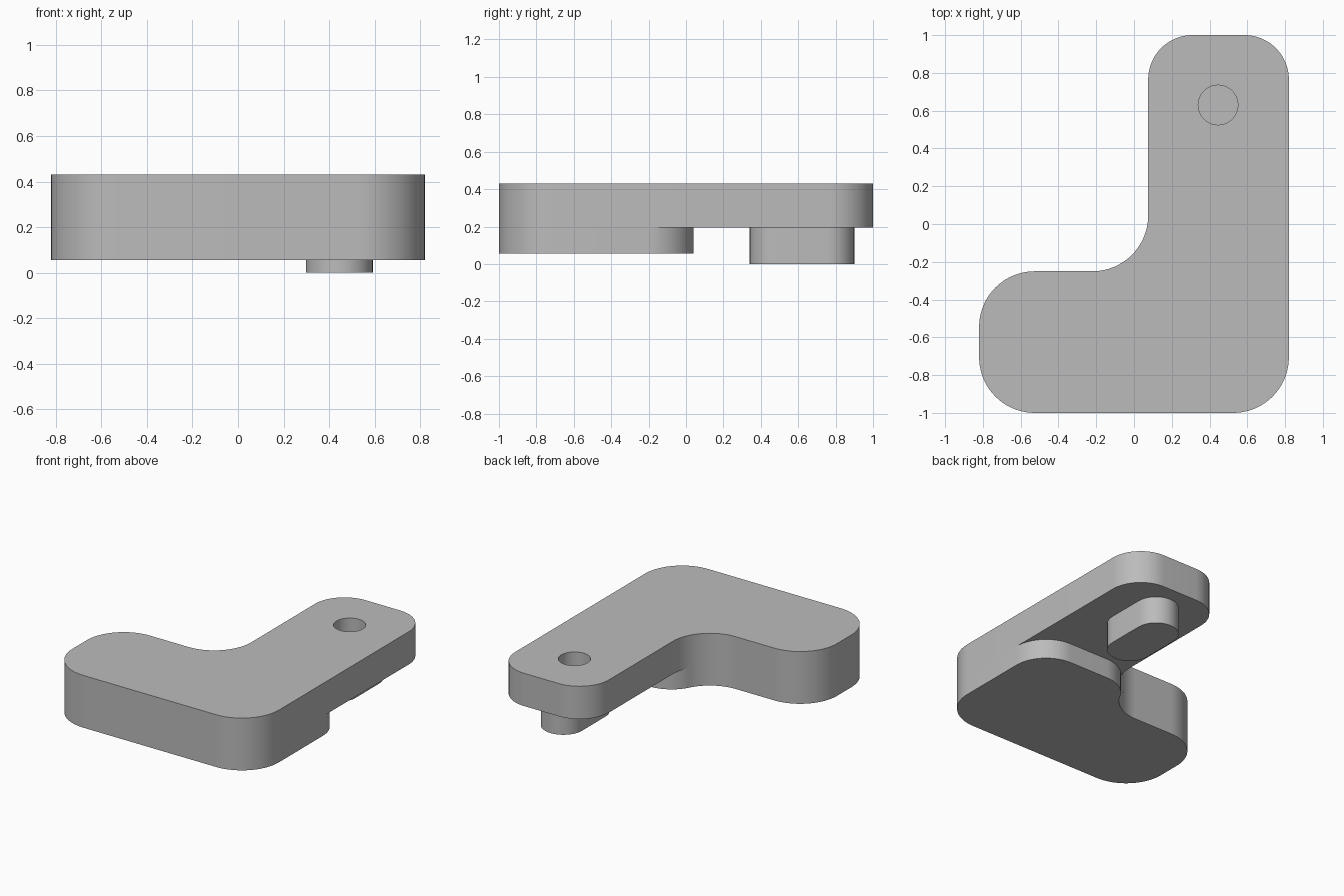
import bpy
import bmesh
import math

default = bpy.data.objects.get("Cube")
if default:
    bpy.data.objects.remove(default, do_unlink=True)

# Single grey finish
GREY = (0.5, 0.5, 0.5, 1.0)
mat = bpy.data.materials.new("plain grey")
mat.use_nodes = True
mat.diffuse_color = GREY
mat.node_tree.nodes["Principled BSDF"].inputs["Base Color"].default_value = GREY

# Main levels and edges
RIGHT, LEFT, FRONT, BACK = 0.82, -0.82, -1.0, 1.0
INNER_X, INNER_Y = 0.075, -0.25
TOP, STEP, BASE = 0.43, 0.195, 0.055
R_FOOT, R_ARM, R_STEP = 0.295, 0.235, 0.25
STEP_Y = 0.04


def arc(cx, cy, r, start, end, steps=20):
    """Points along an arc, angles in degrees."""
    return [(cx + r * math.cos(math.radians(start + (end - start) * i / steps)),
             cy + r * math.sin(math.radians(start + (end - start) * i / steps)))
            for i in range(steps + 1)]


def extrude(name, outline, z0, z1):
    """Prism over a counter-clockwise outline."""
    bm = bmesh.new()
    face = bm.faces.new([bm.verts.new((x, y, z0)) for x, y in outline])
    top = bmesh.ops.extrude_face_region(bm, geom=[face])["geom"]
    verts = [g for g in top if isinstance(g, bmesh.types.BMVert)]
    bmesh.ops.translate(bm, verts=verts, vec=(0, 0, z1 - z0))
    bmesh.ops.recalc_face_normals(bm, faces=bm.faces)
    mesh = bpy.data.meshes.new(name)
    bm.to_mesh(mesh)
    bm.free()
    mesh.materials.append(mat)
    obj = bpy.data.objects.new(name, mesh)
    bpy.context.collection.objects.link(obj)
    return obj


def activate(obj):
    bpy.ops.object.select_all(action="DESELECT")
    obj.select_set(True)
    bpy.context.view_layer.objects.active = obj


# Foot corners shared by both layers
fillet = (INNER_X - R_FOOT, INNER_Y + R_FOOT, R_FOOT)
foot_left = (arc(LEFT + R_FOOT, INNER_Y - R_FOOT, R_FOOT, 90, 180)
             + arc(LEFT + R_FOOT, FRONT + R_FOOT, R_FOOT, 180, 270))
foot_right = arc(RIGHT - R_FOOT, FRONT + R_FOOT, R_FOOT, 270, 360)

# Upper L-shaped plate
arm_end = (arc(RIGHT - R_ARM, BACK - R_ARM, R_ARM, 0, 90)
           + arc(INNER_X + R_ARM, BACK - R_ARM, R_ARM, 90, 180))
plate = extrude("upper_plate",
                foot_right + arm_end + arc(*fillet, 0, -90) + foot_left,
                STEP, TOP)

# Lower block: its inner corner rolls tangentially into the fillet
cy = STEP_Y - R_STEP
cx = fillet[0] + math.sqrt((R_FOOT + R_STEP) ** 2 - (cy - fillet[1]) ** 2)
meet = math.degrees(math.atan2(cy - fillet[1], cx - fillet[0]))
step_end = (arc(RIGHT - R_STEP, cy, R_STEP, 0, 90)
            + arc(cx, cy, R_STEP, 90, 180 + meet)
            + arc(*fillet, meet, -90)[1:])
block = extrude("lower_block", foot_right + step_end + foot_left, BASE, STEP)

# Oblong peg under the arm
PEG_X, PEG_R = 0.445, 0.147
peg = extrude("oblong_peg",
              arc(PEG_X, 0.90 - PEG_R, PEG_R, 0, 180)
              + arc(PEG_X, 0.34 + PEG_R, PEG_R, 180, 360), 0, STEP)

# Round hole in the arm, closed below by the peg
cutter = extrude("hole_cutter", arc(PEG_X, 0.63, 0.105, 0, 360, 48)[:-1],
                 STEP - 0.1, TOP + 0.1)
cutter.hide_render = True
mod = plate.modifiers.new("hole", "BOOLEAN")
mod.operation = "DIFFERENCE"
mod.solver = "EXACT"
mod.object = cutter
activate(plate)
bpy.ops.object.modifier_apply(modifier=mod.name)
bpy.data.objects.remove(cutter, do_unlink=True)

for part in (plate, block, peg):
    activate(part)
    bpy.ops.object.shade_smooth_by_angle(angle=math.radians(30))
